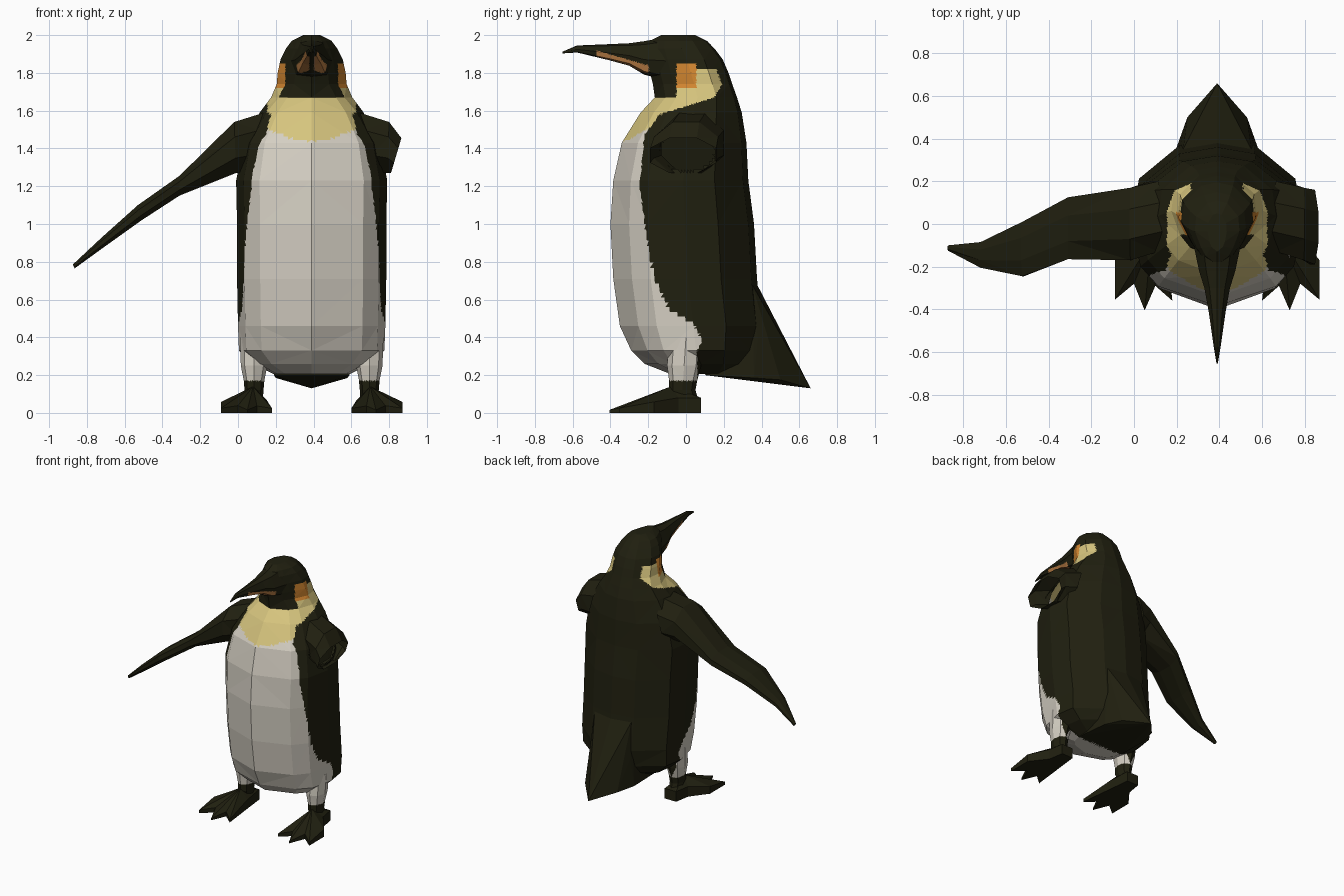
import bpy, bmesh, math
from mathutils import Vector

if "Cube" in bpy.data.objects:
    bpy.data.objects.remove(bpy.data.objects["Cube"])

CX = 0.39  # the body stands off centre because only one flipper is complete


def material(name, rgb):
    m = bpy.data.materials.new(name)
    m.diffuse_color = (*rgb, 1)
    m.use_nodes = True
    m.node_tree.nodes["Principled BSDF"].inputs["Base Color"].default_value = m.diffuse_color
    return m


MATS = [material("black feathers", (0.0145, 0.0140, 0.0050)),
        material("white belly", (0.67, 0.63, 0.55)),
        material("pale yellow", (0.68, 0.56, 0.21)),
        material("ear orange", (0.65, 0.24, 0.03)),
        material("beak orange", (0.50, 0.21, 0.06))]
BLACK, WHITE, YELLOW, ORANGE, BEAK = range(5)


def finish(bm, name, cuts=0, rule=None, hole=None):
    """Flat facets, optional fine cuts so colours can follow a rule."""
    bmesh.ops.recalc_face_normals(bm, faces=bm.faces[:])
    bmesh.ops.triangulate(bm, faces=bm.faces[:])
    if cuts:
        bmesh.ops.subdivide_edges(bm, edges=bm.edges[:], cuts=cuts, use_grid_fill=True)
    if hole:
        gone = [f for f in bm.faces if hole(f.calc_center_median())]
        bmesh.ops.delete(bm, geom=gone, context='FACES')
    if rule:
        for f in bm.faces:
            f.material_index = rule(f.calc_center_median())
    me = bpy.data.meshes.new(name)
    bm.to_mesh(me)
    bm.free()
    for m in MATS:
        me.materials.append(m)
    ob = bpy.data.objects.new(name, me)
    bpy.context.collection.objects.link(ob)
    return ob


def loft(rings, start=True, end=True):
    bm = bmesh.new()
    vs = [[bm.verts.new(p) for p in r] for r in rings]
    n = len(vs[0])
    for a, b in zip(vs, vs[1:]):
        for i in range(n):
            j = (i + 1) % n
            bm.faces.new((a[i], a[j], b[j], b[i]))
    if start:
        bm.faces.new(vs[0])
    if end:
        bm.faces.new(vs[-1])
    return bm


def lerp_table(table, t):
    if t <= table[0][0]:
        return table[0][1]
    for (a, u), (b, v) in zip(table, table[1:]):
        if t <= b:
            return u + (v - u) * (t - a) / (b - a)
    return table[-1][1]


# Body and head: z, front y, back y, half width, roundness of the front
BODY = [(.205, -.08, .25, .20, .69), (.26, -.22, .34, .31, .69), (.33, -.29, .37, .385, .69),
        (.46, -.35, .40, .39, .69), (.71, -.385, .376, .395, .69), (1.0, -.40, .36, .395, .69),
        (1.23, -.385, .33, .40, .69), (1.43, -.34, .32, .36, .69), (1.59, -.24, .295, .275, .66),
        (1.67, -.165, .27, .215, .60), (1.74, -.175, .245, .185, .50), (1.80, -.19, .225, .18, .48),
        (1.87, -.20, .195, .165, .48), (1.93, -.21, .15, .135, .48), (1.97, -.19, .11, .105, .5),
        (2.0, -.13, .05, .045, .6)]


def body_ring(z, yf, yb, w, f):
    half = [(0, 0), (f, .13), (f + .21, .26), (1, .52), (.94, .75), (.45, .96), (0, 1)]
    pts = half + [(-x, y) for x, y in half[-2:0:-1]]
    return [(CX + x * w, yf + (yb - yf) * y, z) for x, y in pts]


# Line along the side where the black back begins (height, y)
EDGE = [(.2, .07), (.3, .05), (.39, .085), (.47, .04), (.545, -.085), (.7, -.165), (.94, -.21),
        (1.2, -.245), (1.47, -.22), (1.58, -.14), (1.63, .02), (1.67, .15), (1.74, .19), (1.82, .16)]


def body_colour(c):
    x, y, z = c
    if -.05 < y < .055 and 1.72 < z < 1.85:
        return ORANGE
    if z > 1.82 or y > lerp_table(EDGE, z) or (z > 1.67 and y < -.05):
        return BLACK
    return YELLOW if z > 1.44 + 1.2 * (x - CX) ** 2 else WHITE


def shoulder_hole(c):
    return c.x > CX + .2 and ((c.y - .0) / .15) ** 2 + ((c.z - 1.38) / .1) ** 2 < 1


finish(loft([body_ring(*r) for r in BODY]), "body_and_head", 9, body_colour, shoulder_hole)


# Beak: y, half width, bottom z, top z
def beak_ring(y, w, z0, z1):
    h = z1 - z0
    return [(CX + dx * w, y, z0 + t * h) for dx, t in
            ((0, 0), (.8, .1), (1, .45), (.6, .9), (0, 1), (-.6, .9), (-1, .45), (-.8, .1))]


def beak_colour(c):
    line = 1.905 - .29 * (c.y + .5)
    return BEAK if -.47 < c.y < -.195 and abs(c.z - line) < .021 and abs(c.x - CX) > .012 else BLACK


finish(loft([beak_ring(*r) for r in (
    (-.10, .11, 1.76, 1.99), (-.22, .085, 1.79, 1.968), (-.30, .06, 1.838, 1.957),
    (-.41, .04, 1.868, 1.952), (-.577, .016, 1.908, 1.945), (-.655, .003, 1.903, 1.912))]),
    "beak", 7, beak_colour)

# Tail: a wedge running down from the lower back
bm = bmesh.new()
for dx, y, z in ((0, .66, .13), (.14, .5, .175), (.19, .36, .185), (.2, .1, .2), (.17, .38, .40),
                 (.06, .44, .37), (.16, .35, .68), (0, .376, .68)):
    for s in ((1, -1) if dx else (1,)):
        bm.verts.new((CX + s * dx, y, z))
hull = bmesh.ops.convex_hull(bm, input=bm.verts[:])
bmesh.ops.delete(bm, geom=[v for v in bm.verts if not v.link_faces], context='VERTS')
finish(bm, "tail")


# Flippers: top (dx, z), bottom (dx, z), front y, back y
def wing_ring(side, xt, zt, xb, zb, y0, y1):
    pts = []
    for i in range(8):
        a = math.tau * (i + .5) / 8
        c, s = math.cos(a) / math.cos(math.pi / 8), math.sin(a) / math.cos(math.pi / 8)
        t = (s + 1) / 2
        pts.append((CX + side * (xb + (xt - xb) * t), (y0 + y1) / 2 + c * (y1 - y0) / 2,
                    zb + (zt - zb) * t))
    return pts


SHOULDER = [(.25, 1.59, .34, 1.27, -.13, .20), (.41, 1.54, .40, 1.27, -.17, .17)]
FLIPPER = [(.70, 1.255, .70, 1.15, -.165, .125), (.92, 1.10, .90, 1.02, -.245, .01),
           (1.11, .93, 1.11, .87, -.205, -.085), (1.265, .785, 1.255, .765, -.125, -.10)]
STUMP = [(.475, 1.455, .42, 1.27, -.19, .16)]
finish(loft([wing_ring(-1, *r) for r in SHOULDER + FLIPPER]), "long_flipper")
finish(loft([wing_ring(1, *r) for r in SHOULDER + STUMP], False, False), "open_shoulder")

# Legs and webbed feet, mirrored about the body's middle
FOOT = [(.03, .08), (.13, .08), (.15, -.1), (.18, -.36), (.10, -.29), (.05, -.405),
        (0, -.28), (-.09, -.355), (-.09, -.17), (.01, -.04)]


def leg_colour(c):
    return WHITE if c.z > .17 and c.y < .06 else BLACK


for side, label in ((-1, "left"), (1, "right")):
    def place(x, y, z):
        return (CX + side * (CX - x), y, z)

    rings = []
    for z, y, rx, ry in ((.04, .01, .045, .065), (.12, -.02, .05, .07), (.175, -.015, .055, .075),
                         (.25, -.01, .07, .09), (.40, 0, .075, .09)):
        rings.append([place(.085 + rx * math.cos(math.tau * i / 8),
                            y + ry * math.sin(math.tau * i / 8), z) for i in range(8)])
    finish(loft(rings), label + "_leg", 5, leg_colour)

    base = [place(x, y, 0) for x, y in FOOT]
    rim = [place(x, y, min(.08, .015 + (y + .41) * .18)) for x, y in FOOT]
    bm = loft([base, rim], True, False)
    bm.verts.ensure_lookup_table()
    top = bm.verts[len(FOOT):2 * len(FOOT)]
    apex = bm.verts.new(place(.08, -.08, .14))
    for i in range(len(top)):
        bm.faces.new((top[i], top[(i + 1) % len(top)], apex))
    finish(bm, label + "_foot")
